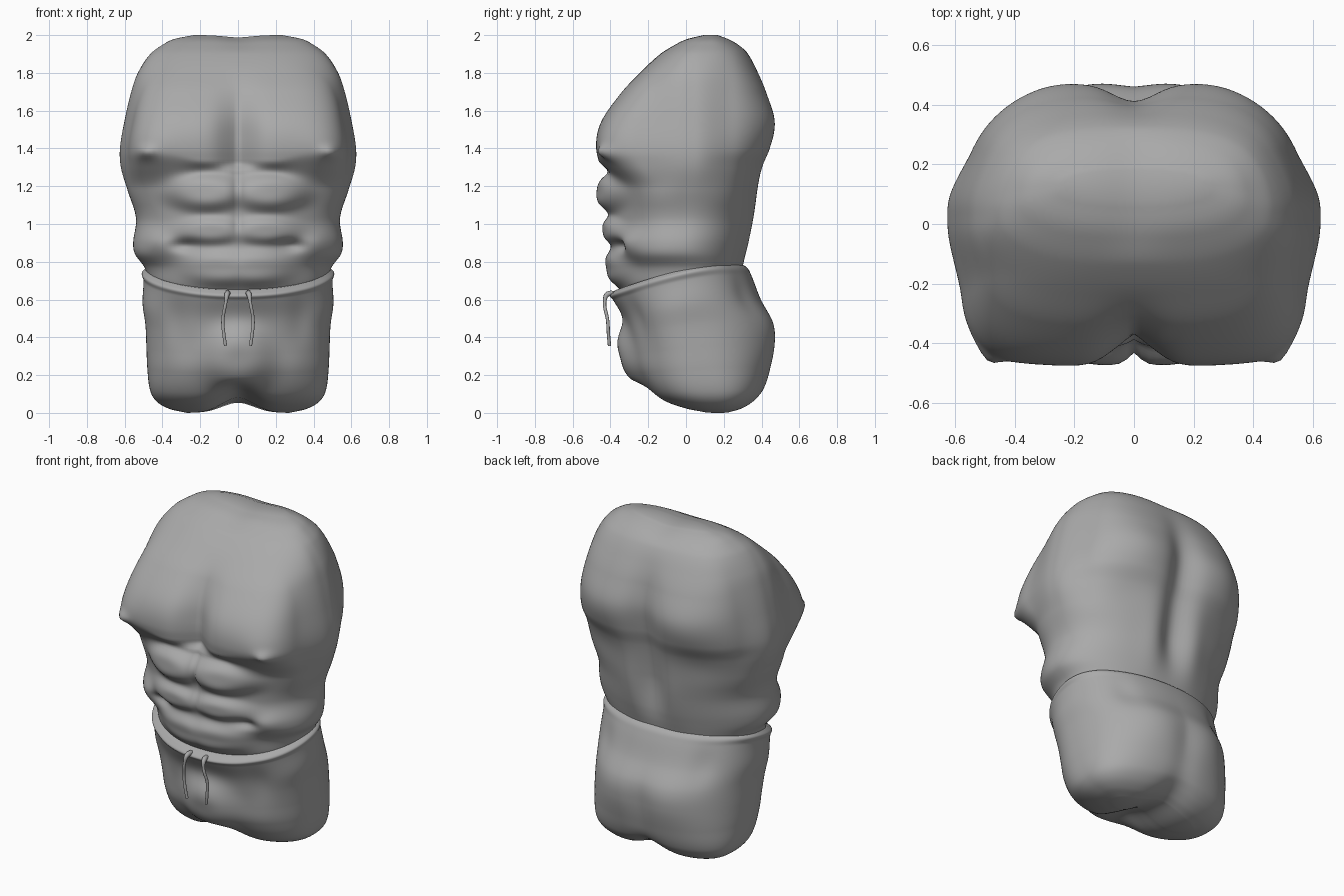
import bpy, math
from math import sin, cos, exp, pi

cube = bpy.data.objects.get("Cube")
if cube:
    bpy.data.objects.remove(cube)

grey = bpy.data.materials.new("plain grey")
grey.use_nodes = True
tone = (0.4, 0.4, 0.4, 1)
grey.diffuse_color = tone
grey.node_tree.nodes["Principled BSDF"].inputs["Base Color"].default_value = tone


def step(t):
    t = max(0, min(1, t))
    return t * t * (3 - 2 * t)


def bump(x, z, cx, cz, rx, rz, power=1):
    """Soft mound mirrored across x, flatter on top for higher powers."""
    d = ((abs(x) - cx) / rx) ** 2 + ((z - cz) / rz) ** 2
    return exp(-d ** power)


def sample(rows, z):
    """Smooth interpolation of a profile table sorted from top to bottom."""
    z = max(rows[-1][0], min(rows[0][0], z))
    i = 0
    while i < len(rows) - 2 and z < rows[i + 1][0]:
        i += 1
    a, b = rows[i], rows[i + 1]
    p, q = rows[max(i - 1, 0)], rows[min(i + 2, len(rows) - 1)]
    h = b[0] - a[0]
    t = (z - a[0]) / h
    out = []
    for k in range(1, len(a)):
        m0 = (b[k] - p[k]) / (b[0] - p[0]) * h
        m1 = (q[k] - a[k]) / (q[0] - a[0]) * h
        out.append((2*t**3 - 3*t**2 + 1) * a[k] + (t**3 - 2*t**2 + t) * m0
                   + (3*t**2 - 2*t**3) * b[k] + (t**3 - t**2) * m1)
    return out


def loft(name, rows, levels, detail, sides=144):
    """Rings of rounded outline, closed at both ends, shaped by detail()."""
    verts, faces = [], []
    for z in levels:
        w, front, back, mid, nf, nb = sample(rows, z)
        for j in range(sides):
            c, s = cos(2 * pi * j / sides), sin(2 * pi * j / sides)
            n = nf if s < 0 else nb
            r = (abs(c) ** n + abs(s) ** n) ** (-1 / n)
            depth = mid - front if s < 0 else back - mid
            verts.append(detail(w * r * c, mid + depth * r * s, z, s))
    for i in range(len(levels) - 1):
        for j in range(sides):
            k = (j + 1) % sides
            a, b = i * sides, (i + 1) * sides
            faces.append((a + j, b + j, b + k, a + k))
    # end caps as strips joining the front and back of the ring
    half = sides // 2
    for base, flip in ((0, False), (len(verts) - sides, True)):
        for j in range(half):
            quad = [base + j, base + j + 1, base + sides - j - 1, base + (sides - j) % sides]
            quad = list(dict.fromkeys(quad))
            if len(quad) > 2:
                faces.append(quad[::-1] if flip else quad)
    mesh = bpy.data.meshes.new(name)
    mesh.from_pydata(verts, [], faces)
    mesh.materials.append(grey)
    mesh.update()
    for p in mesh.polygons:
        p.use_smooth = True
    ob = bpy.data.objects.new(name, mesh)
    bpy.context.collection.objects.link(ob)


def spaced(top, bottom, count):
    """Levels packed more tightly at both ends."""
    return [top + (bottom - top) * (0.6 * i / count + 0.4 * step(i / count))
            for i in range(count + 1)]


# Torso: height, half width, front, back, widest depth, front and back roundness
torso_rows = [
    (2.0, .24, .08, .18, .13, 2.4, 2.4),
    (1.98, .34, 0, .23, .12, 2.6, 2.5),
    (1.95, .4, -.06, .28, .11, 2.8, 2.7),
    (1.9, .465, -.135, .33, .1, 3, 2.8),
    (1.8, .53, -.24, .385, .07, 3.4, 2.9),
    (1.7, .565, -.325, .425, .05, 3.8, 3),
    (1.55, .6, -.4, .46, .03, 4.1, 3),
    (1.4, .625, -.41, .44, .02, 4.1, 2.8),
    (1.3, .62, -.39, .41, .01, 3.5, 2.5),
    (1.18, .585, -.375, .385, 0, 2.7, 2.3),
    (1.03, .54, -.37, .36, 0, 2.4, 2.1),
    (.9, .555, -.36, .335, -.02, 2.4, 2),
    (.84, .545, -.36, .32, -.02, 2.4, 2),
    (.77, .495, -.36, .3, 0, 2.2, 2.1),
    (.68, .47, -.36, .28, 0, 2.1, 2.1),
    (.58, .44, -.29, .26, 0, 2.1, 2.1)]


def torso_detail(x, y, z, s):
    ax = abs(x)
    # flanks taper forward and backward from the widest line
    x *= 1 - step((z - 1.1) / .25) * (.065 * step(-y / .18) + .07 * step((y - .05) / .2))
    if s < 0:
        k = step(-s * 2)
        # chest plates with a lower edge that dips and fades outward
        outer = step((ax - .2) / .2)
        edge = 1.26 - .07 * outer
        above = max(0, z - 1.4) / .25
        out = .068 * step((z - edge) / (.075 + .11 * outer)) * exp(-above * above)
        out -= .09 * exp(-(x / .1) ** 2) * step((z - 1.27) / .06) * step((1.85 - z) / .4)
        out -= .018 * exp(-(x / .025) ** 2) * step((z - .9) / .1) * step((1.8 - z) / .4)
        out += .015 * bump(x, z, .48, 1.4, .12, .1)
        out += .035 * bump(x, z, .49, 1.38, .045, .035)
        # stomach muscle rows over a shallow common mound
        out += .04 * bump(x, z, 0, 1, .33, .27, 2)
        out += .07 * bump(x, z, .17, 1.17, .2, .095, 2)
        out += .04 * bump(x, z, .15, .965, .18, .065, 2)
        out += .04 * bump(x, z, .08, .765, .22, .085, 2)
        out -= .03 * bump(x, z, .28, .885, .07, .03)
        out += .035 * bump(x, z, .41, .9, .09, .06)
        y -= k * out
    else:
        k = step(s * 2)
        # shoulder blades, spine hollow and lower back ridges
        out = .022 * bump(x, z, .28, 1.5, .17, .17)
        out -= .055 * exp(-(x / .095) ** 2) * step((z - .75) / .35) * step((1.95 - z) / .5)
        out += .012 * bump(x, z, .14, 1.02, .08, .2)
        out -= .012 * bump(x, z, .33, 1.25, .14, .12)
        y += k * out
    z -= .012 * exp(-(x / .1) ** 2) * step((z - 1.9) / .1)
    return x, y, z


loft("torso", torso_rows, spaced(2, .58, 150), torso_detail)

# Shorts: same columns, tilted so the waist is lower at the front
shorts_rows = [
    (.79, .485, -.375, .29, 0, 2.1, 2.1),
    (.77, .505, -.4, .32, 0, 2.1, 2.1),
    (.73, .5, -.385, .345, 0, 2.15, 2.15),
    (.6, .505, -.33, .395, 0, 2.2, 2.2),
    (.48, .49, -.295, .455, .02, 2.3, 2.25),
    (.36, .485, -.26, .465, .05, 2.4, 2.3),
    (.24, .48, -.23, .45, .08, 2.5, 2.4),
    (.12, .465, -.18, .415, .12, 2.6, 2.5),
    (.06, .43, -.12, .37, .14, 2.5, 2.5),
    (.02, .36, -.02, .31, .16, 2.4, 2.4),
    (0, .27, .07, .25, .17, 2.2, 2.2)]


def shorts_detail(x, y, z, s):
    # rolled waistband
    roll = 1 + .008 * exp(-((z - .765) / .018) ** 2)
    x, y = x * roll, y * roll
    z *= 1 - .2 * max(0, min(1, (.2 - y) / .62)) ** 1.5
    k = step(abs(s) * 2.5)
    if s < 0:
        # pouch at the front and soft folds
        out = .095 * bump(x, z, 0, .28, .18, .17, 1.6)
        out += .025 * bump(x, z, .28, .25, .13, .14)
        out -= .015 * bump(x, z, .33, .5, .06, .12)
        y -= k * out
    else:
        out = -.012 * exp(-(x / .08) ** 2) * step((.6 - z) / .3)
        out += .018 * bump(x, z, .2, .42, .17, .15)
        out -= .012 * bump(x, z, .33, .62, .06, .1)
        y += k * out
    # raised middle between the thighs
    lift = .1 - .05 * step((y + .1) / .4)
    z += lift * exp(-(x / .12) ** 2) * step((.2 - z) / .2)
    return x, y, z


loft("shorts", shorts_rows, spaced(.79, 0, 120), shorts_detail)


# Drawstrings
def drawstring(name, side):
    curve = bpy.data.curves.new(name, 'CURVE')
    curve.dimensions = '3D'
    curve.bevel_depth = .011
    curve.bevel_resolution = 3
    curve.use_fill_caps = True
    path = [(.05, -.36, .628), (.058, -.415, .628), (.064, -.43, .59),
            (.08, -.415, .49), (.074, -.41, .41), (.066, -.405, .355)]
    spline = curve.splines.new('BEZIER')
    spline.bezier_points.add(len(path) - 1)
    for i, (pt, (x, y, z)) in enumerate(zip(spline.bezier_points, path)):
        pt.co = (side * x, y, z)
        pt.handle_left_type = pt.handle_right_type = 'AUTO'
        pt.radius = 1.3 if i < 2 else .8
    curve.materials.append(grey)
    bpy.context.collection.objects.link(bpy.data.objects.new(name, curve))


drawstring("left_drawstring", 1)
drawstring("right_drawstring", -1)
